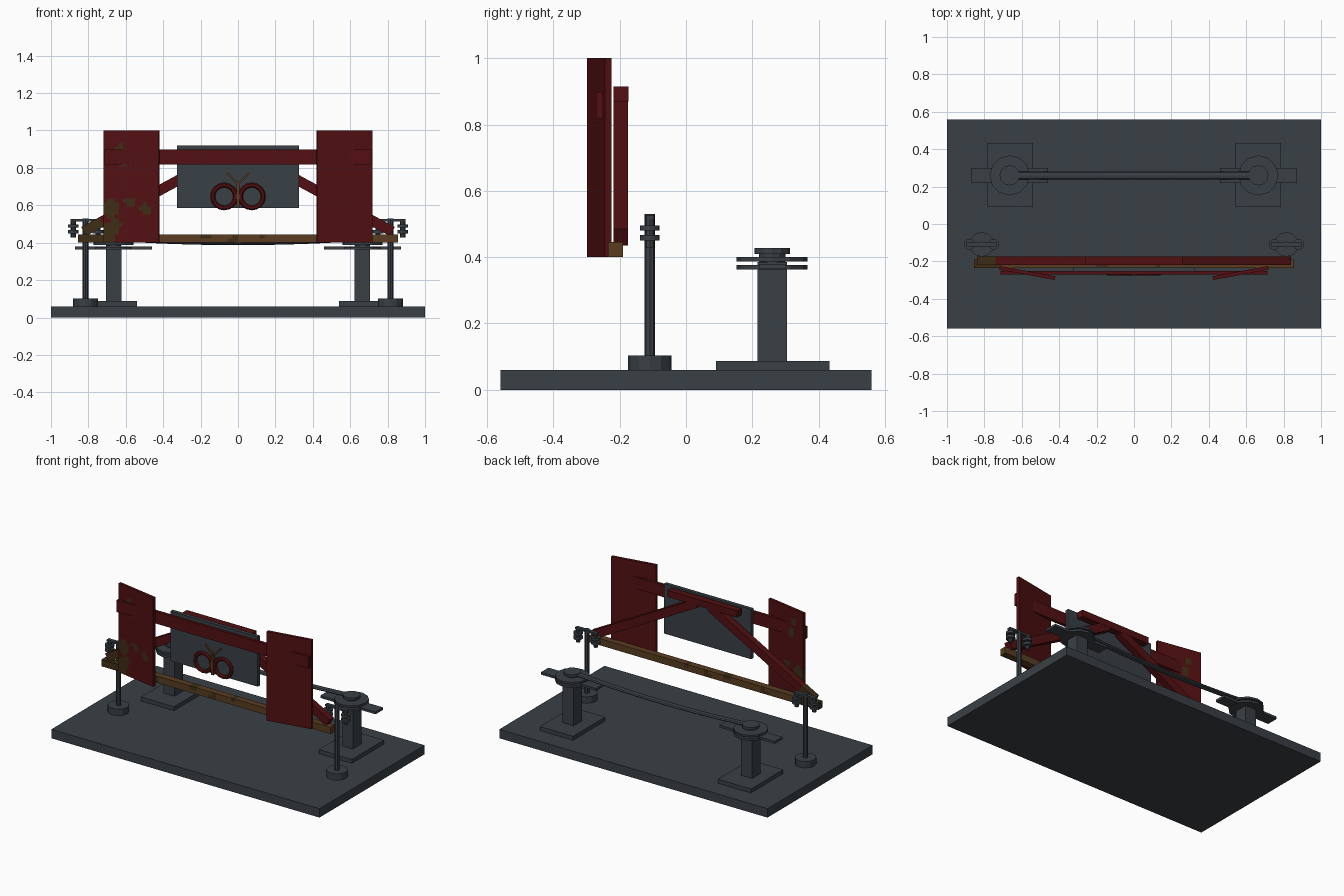
import bpy, bmesh, math
from mathutils import Vector, Matrix

if "Cube" in bpy.data.objects:
    bpy.data.objects.remove(bpy.data.objects["Cube"])


def mat(name, c):
    m = bpy.data.materials.new(name)
    m.diffuse_color = (*c, 1)
    m.use_nodes = True
    m.node_tree.nodes["Principled BSDF"].inputs["Base Color"].default_value = m.diffuse_color
    return m


GREY = mat("dark_slate_grey", (0.042, 0.051, 0.061))
RED = mat("deep_red", (0.085, 0.005, 0.006))
WOOD = mat("brown_wood", (0.10, 0.046, 0.016))
RUST = mat("dark_rust", (0.05, 0.026, 0.008))


def finish(bm, name, mats):
    bmesh.ops.recalc_face_normals(bm, faces=bm.faces)
    me = bpy.data.meshes.new(name)
    bm.to_mesh(me)
    bm.free()
    ob = bpy.data.objects.new(name, me)
    bpy.context.collection.objects.link(ob)
    for m in mats:
        me.materials.append(m)
    return ob


def box(name, m, center, size, rot=None, cuts=(0, 0), spots=None, m2=None):
    """Box; cuts = slices along x and z, spots = (x, z, radius) painted m2."""
    bm = bmesh.new()
    bmesh.ops.create_cube(bm, size=1)
    for axis, n in ((0, cuts[0]), (2, cuts[1])):
        for i in range(1, n):
            co, no = Vector(), Vector()
            co[axis], no[axis] = i / n - 0.5, 1
            bmesh.ops.bisect_plane(bm, geom=bm.verts[:] + bm.edges[:] + bm.faces[:],
                                   plane_co=co, plane_no=no)
    M = Matrix.Translation(center) @ (rot or Matrix()) @ Matrix.Diagonal((*size, 1))
    bm.transform(M)
    for f in bm.faces:
        c = f.calc_center_median()
        for x, z, r in spots or ():
            if math.hypot(c.x - x, c.z - z) < r:
                f.material_index = 1
    return finish(bm, name, [m, m2] if m2 else [m])


def span(name, m, x, y, z, **k):
    lo, hi = zip(x, y, z)
    return box(name, m, [(a + b) / 2 for a, b in zip(lo, hi)],
               [abs(b - a) for a, b in zip(lo, hi)], **k)


def cyl(name, m, x, y, z0, z1, r, n=12):
    bm = bmesh.new()
    bmesh.ops.create_cone(bm, cap_ends=True, segments=n, radius1=r, radius2=r, depth=z1 - z0)
    bm.transform(Matrix.Translation((x, y, (z0 + z1) / 2)))
    return finish(bm, name, [m])


def strut(name, m, a, b, y, depth, width, **k):
    """Bar in the xz plane from a to b."""
    dx, dz = b[0] - a[0], b[1] - a[1]
    rot = Matrix.Rotation(-math.atan2(dz, dx), 4, 'Y')
    return box(name, m, ((a[0] + b[0]) / 2, y, (a[1] + b[1]) / 2),
               (math.hypot(dx, dz), depth, width), rot, **k)


def sweep(name, m, rings, closed):
    """Skin a list of point rings into a tube."""
    bm = bmesh.new()
    vs = [[bm.verts.new(p) for p in ring] for ring in rings]
    n, k = len(vs), len(vs[0])
    for i in range(n if closed else n - 1):
        for j in range(k):
            a, b = vs[i], vs[(i + 1) % n]
            bm.faces.new((a[j], a[(j + 1) % k], b[(j + 1) % k], b[j]))
    if not closed:
        bm.faces.new(vs[0])
        bm.faces.new(vs[-1])
    return finish(bm, name, [m])


# ground slab
span("base_slab", GREY, (-1, 1), (-0.56, 0.56), (0, 0.06))

for s, side in ((-1, "left"), (1, "right")):
    # rear post with stacked head discs and crossbar
    x, y = s * 0.665, 0.26
    span("rear_foot_" + side, GREY, (s * 0.54, s * 0.787), (0.09, 0.432), (0.06, 0.087))
    span("rear_post_" + side, GREY, (x - 0.041, x + 0.041), (y - 0.045, y + 0.045), (0.085, 0.385))
    span("rear_crossbar_" + side, GREY, (s * 0.46, s * 0.872), (y - 0.04, y + 0.04), (0.364, 0.38))
    cyl("lower_disc_" + side, GREY, x, y, 0.363, 0.377, 0.107)
    cyl("head_neck_" + side, GREY, x, y, 0.375, 0.412, 0.04)
    cyl("upper_disc_" + side, GREY, x, y, 0.387, 0.4, 0.107)
    cyl("head_cap_" + side, GREY, x, y, 0.41, 0.427, 0.054)

    # front pole with two hanging insulators
    x, y = s * 0.815, -0.109
    cyl("pole_foot_" + side, GREY, x, y, 0.06, 0.103, 0.066)
    cyl("pole_" + side, GREY, x, y, 0.1, 0.53, 0.016, 8)
    span("pole_arm_" + side, GREY, (x - 0.08, x + 0.08), (y - 0.012, y + 0.012), (0.513, 0.526))
    for i in (-1, 1):
        xi = x + i * 0.066
        cyl("insulator_core_" + side, GREY, xi, y, 0.427, 0.525, 0.014, 8)
        cyl("insulator_low_" + side, GREY, xi, y, 0.45, 0.467, 0.029)
        cyl("insulator_high_" + side, GREY, xi, y, 0.48, 0.496, 0.029)

    # angled side panel, the left one stained
    spots = [(-0.61, 0.84, 0.03), (-0.68, 0.58, 0.05), (-0.7, 0.45, 0.055), (-0.65, 0.5, 0.03),
             (-0.58, 0.62, 0.025), (-0.49, 0.575, 0.03), (-0.63, 0.91, 0.02)]
    left = s < 0
    box("side_panel_" + side, RED, (s * 0.57, -0.262, 0.7), (0.302, 0.02, 0.6),
        Matrix.Rotation(s * math.radians(10.4), 4, 'Z'),
        cuts=(14, 28) if left else (0, 0), spots=spots if left else None,
        m2=RUST if left else None)

    # diagonal brace
    strut("diagonal_brace_" + side, RED, (s * 0.825, 0.46), (s * 0.05, 0.88), -0.197, 0.044, 0.055,
          cuts=(16, 0) if left else (0, 0), spots=[(-0.82, 0.46, 0.11)] if left else None,
          m2=RUST if left else None)

# drooping link between the rear heads
N = 16
sweep("sagging_link", GREY,
      [[(x, 0.26 + 0.022 * math.cos(a), 0.397 + 0.02 * (x / 0.62) ** 2 + 0.01 * math.sin(a))
        for a in (j * math.pi / 4 for j in range(8))]
       for x in (-0.62 + 1.24 * i / N for i in range(N + 1))], False)

# timber sill, stained in places
span("bottom_beam", WOOD, (-0.855, 0.855), (-0.235, -0.19), (0.4, 0.445), cuts=(60, 2),
     spots=[(-0.79, 0.425, 0.075), (-0.17, 0.44, 0.03), (-0.02, 0.42, 0.025),
            (-0.45, 0.41, 0.03), (0.12, 0.445, 0.02)], m2=RUST)

# top rail, ridge bar and centre plate
span("ridge_bar", RED, (-0.26, 0.26), (-0.219, -0.174), (0.87, 0.915))
span("top_rail", RED, (-0.715, 0.715), (-0.271, -0.25), (0.817, 0.898))
span("centre_plate", GREY, (-0.325, 0.325), (-0.254, -0.23), (0.585, 0.921))

# ring ornament with forked stem
for s, side in ((-1, "left"), (1, "right")):
    rings = []
    for i in range(16):
        a = i * math.tau / 16
        rings.append([(s * 0.074 + (0.061 + 0.013 * math.cos(b)) * math.cos(a),
                       -0.263 + 0.013 * math.sin(b),
                       0.647 + (0.061 + 0.013 * math.cos(b)) * math.sin(a))
                      for b in (j * math.tau / 6 for j in range(6))])
    sweep("ring_" + side, RED, rings, True)
    strut("stem_fork_" + side, WOOD, (0, 0.715), (s * 0.058, 0.772), -0.263, 0.012, 0.01)
span("ring_stem", WOOD, (-0.008, 0.008), (-0.276, -0.25), (0.585, 0.725))
